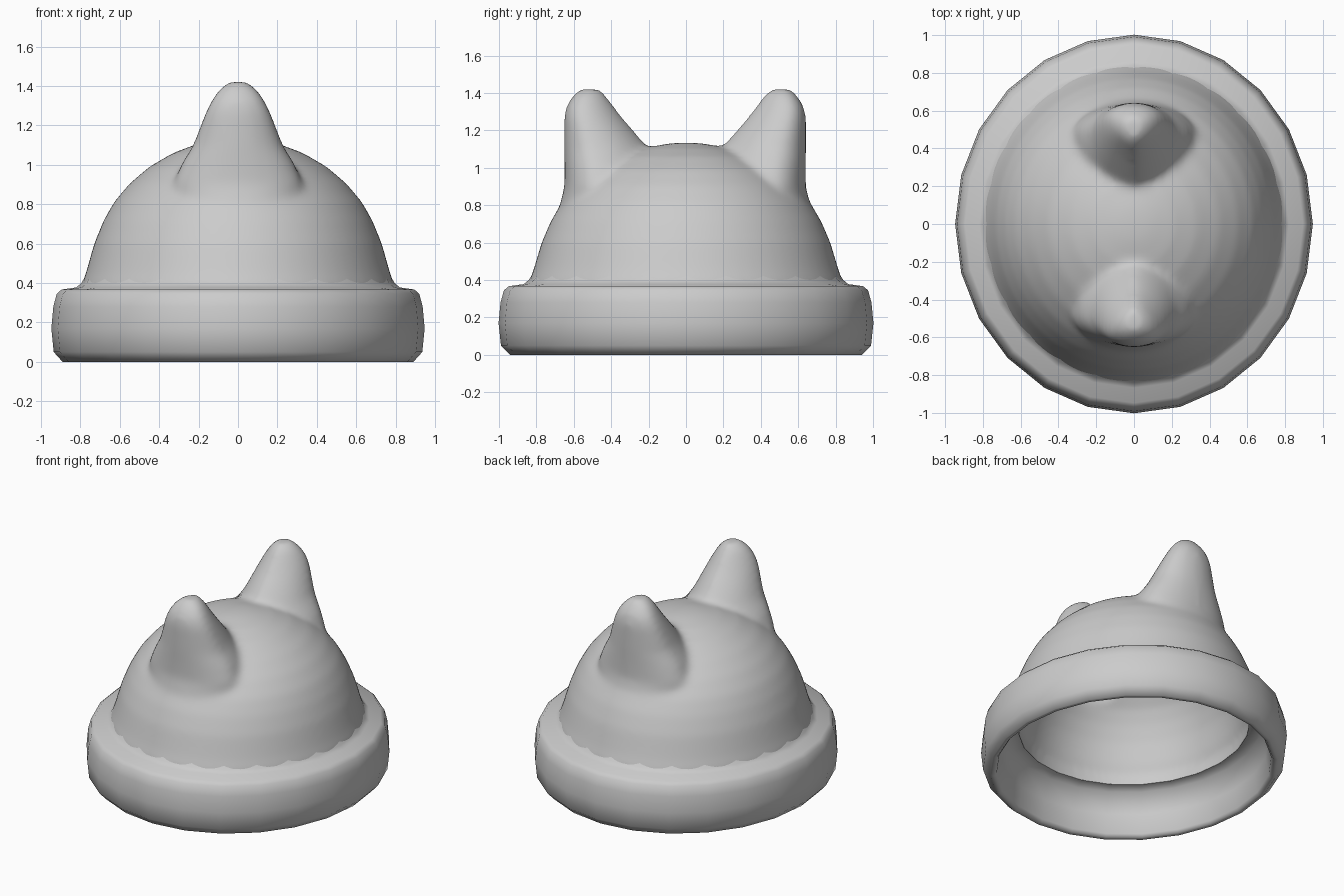
import bpy, bmesh, math

if "Cube" in bpy.data.objects:
    bpy.data.objects.remove(bpy.data.objects["Cube"])

SIDES = 24
DEPTH = 1 / 0.945     # the hat is slightly deeper than wide
WALL = 0.085          # thickness of the crown


def circle(r, z, n):
    return [(r * math.sin(2 * math.pi * i / n),
             r * DEPTH * math.cos(2 * math.pi * i / n), z) for i in range(n)]


def ear_section(z, inner, outer, half_w, side, n=32):
    """Rounded tent shape: broad outer face, narrowing to the inner side."""
    cy = inner + 0.66 * (outer - inner)
    pts = []
    for i in range(n):
        s, c = math.sin(2 * math.pi * i / n), math.cos(2 * math.pi * i / n)
        if c >= 0:
            x, y = half_w * s, cy + (outer - cy) * c
        else:
            x, y = half_w * s * abs(s) ** 0.35, cy + (cy - inner) * c
        pts.append((x, side * y, z))
    return pts


def loft(bm, rings, cap_start=False, cap_end=False):
    loops = [[bm.verts.new(p) for p in ring] for ring in rings]
    n = len(loops[0])
    for a, b in zip(loops, loops[1:]):
        for i in range(n):
            j = (i + 1) % n
            bm.faces.new((a[i], a[j], b[j], b[i]))
    if cap_start:
        bm.faces.new(loops[0])
    if cap_end:
        bm.faces.new(loops[-1])


def finish(bm, name):
    bmesh.ops.recalc_face_normals(bm, faces=bm.faces)
    me = bpy.data.meshes.new(name)
    bm.to_mesh(me)
    bm.free()
    ob = bpy.data.objects.new(name, me)
    bpy.context.collection.objects.link(ob)
    return ob


def smooth(ob, angle):
    bpy.ops.object.select_all(action='DESELECT')
    ob.select_set(True)
    bpy.context.view_layer.objects.active = ob
    bpy.ops.object.shade_smooth_by_angle(angle=math.radians(angle))


# Rolled brim band, open in the middle with a ledge up inside
bm = bmesh.new()
band = [(0.715, 0.30), (0.79, 0.29), (0.83, 0.15), (0.85, 0.02), (0.865, 0.0),
        (0.89, 0.0), (0.935, 0.05), (0.947, 0.17), (0.937, 0.28), (0.92, 0.345),
        (0.895, 0.367), (0.82, 0.378), (0.795, 0.40), (0.77, 0.44)]
loft(bm, [circle(r, z, SIDES) for r, z in band])
smooth(finish(bm, "brim_band"), 80)

# Crown profile (radius, z) and ear sections (z, inner y, outer y, half width)
DOME = [(0.80, 0.2), (0.797, 0.38), (0.772, 0.45), (0.73, 0.60), (0.683, 0.715),
        (0.63, 0.81), (0.55, 0.905), (0.45, 0.99), (0.33, 1.06), (0.21, 1.105),
        (0.09, 1.13), (0.02, 1.135)]
EAR = [(0.70, 0.20, 0.67, 0.25), (0.80, 0.15, 0.665, 0.30), (0.90, 0.12, 0.64, 0.33),
       (1.00, 0.12, 0.640, 0.29), (1.10, 0.185, 0.642, 0.228), (1.20, 0.270, 0.642, 0.19),
       (1.27, 0.330, 0.642, 0.163), (1.33, 0.375, 0.63, 0.133),
       (1.385, 0.415, 0.595, 0.095), (1.42, 0.45, 0.56, 0.05)]


def crown(name, inset, floor, iterations):
    """Dome and two ears fused into one soft skin, open underneath."""
    bm = bmesh.new()
    rings = []
    for r, z in DOME:
        nr, nz = r / 0.64, (z - 0.25) / 0.77
        k = inset / math.hypot(nr, nz)
        rings.append(circle(max(r - k * nr, 0.01), z - k * max(nz, 0), 72))
    loft(bm, rings, True, True)
    for side, shift in ((1, 0), (-1, 0.01)):
        loft(bm, [ear_section(z - inset, a + shift + inset * 0.5, b + shift - inset * 0.8,
                              max(w - inset, 0.025), side)
                  for z, a, b, w in EAR
                  if b - a > 1.6 * inset], True, True)
    ob = finish(bm, name)
    rem = ob.modifiers.new("fuse", 'REMESH')
    rem.mode = 'VOXEL'
    rem.voxel_size = 0.02
    sm = ob.modifiers.new("soften", 'SMOOTH')
    sm.factor = 0.5
    sm.iterations = iterations
    deps = bpy.context.evaluated_depsgraph_get()
    fused = bpy.data.meshes.new_from_object(ob.evaluated_get(deps))
    ob.modifiers.clear()
    ob.data = fused
    bm = bmesh.new()
    bm.from_mesh(fused)
    bmesh.ops.bisect_plane(bm, geom=bm.verts[:] + bm.edges[:] + bm.faces[:],
                           plane_co=(0, 0, floor), plane_no=(0, 0, 1), clear_inner=True)
    if inset:
        bmesh.ops.reverse_faces(bm, faces=bm.faces)
    bm.to_mesh(fused)
    bm.free()
    smooth(ob, 80)


crown("crown_with_ears", 0, 0.36, 14)
crown("inner_lining", WALL, 0.30, 8)
